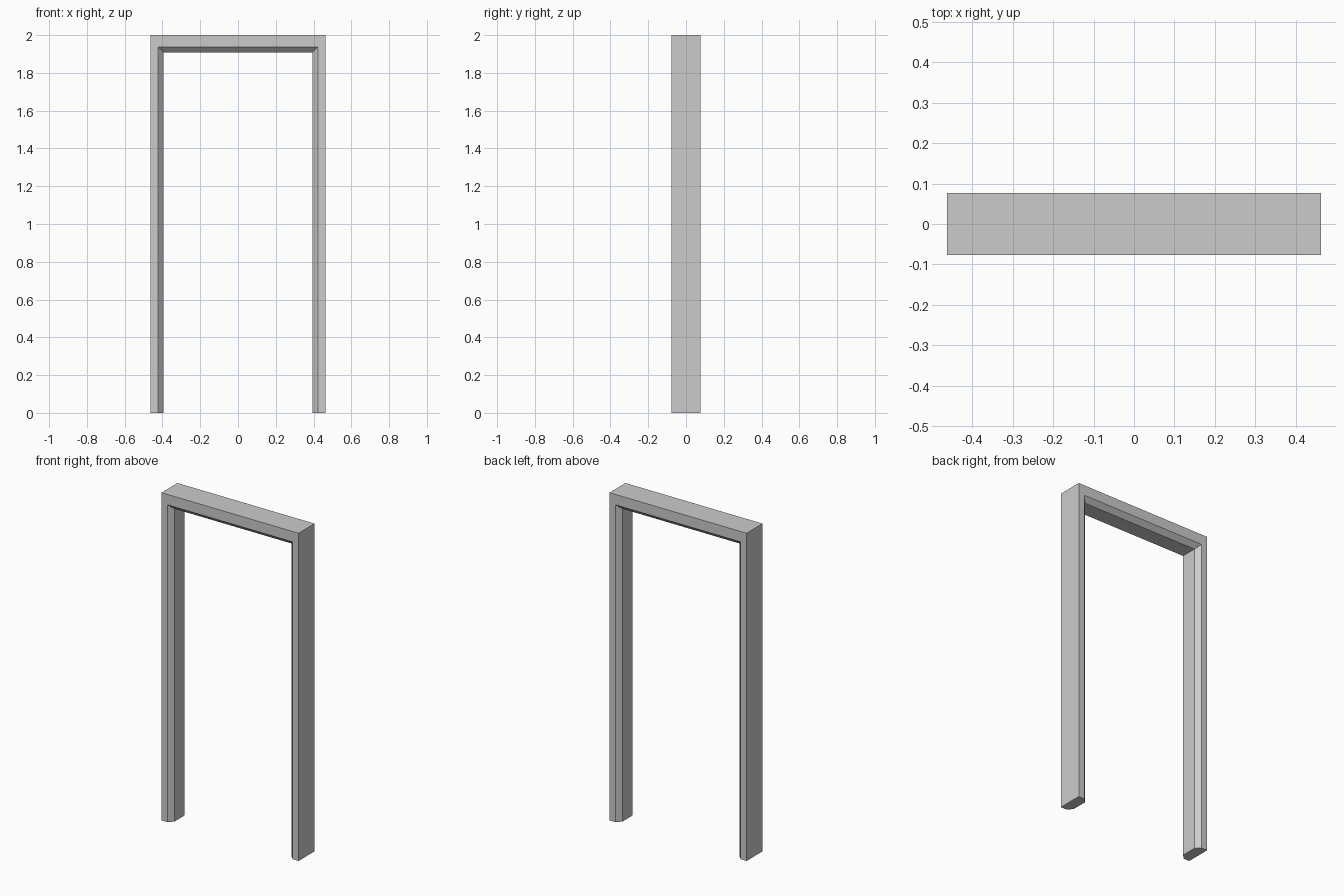
import bpy
import bmesh

cube = bpy.data.objects.get("Cube")
if cube:
    bpy.data.objects.remove(cube, do_unlink=True)

# Overall sizes
HALF_WIDTH, HALF_DEPTH, HEIGHT = 0.463, 0.077, 2.0
JAMB_FLAT, HEAD_FLAT, CHAMFER = 0.04, 0.063, 0.028

grey = bpy.data.materials.new("plain grey")
grey.use_nodes = True
grey.diffuse_color = (0.6, 0.6, 0.6, 1)
grey.node_tree.nodes["Principled BSDF"].inputs["Base Color"].default_value = (0.6, 0.6, 0.6, 1)

# Cross-section: distance in from the jamb side, distance down from the top, depth
inner_y = HALF_DEPTH - CHAMFER
half = [(0, 0, HALF_DEPTH),
        (JAMB_FLAT, HEAD_FLAT, HALF_DEPTH),
        (JAMB_FLAT + CHAMFER, HEAD_FLAT + CHAMFER, inner_y)]
section = [(i, d, -y) for i, d, y in half] + [(i, d, y) for i, d, y in reversed(half)]

# Sweep the section up one jamb, across the head and down the other jamb
bm = bmesh.new()
rings = []
for side, at_top in ((-1, False), (-1, True), (1, True), (1, False)):
    rings.append([bm.verts.new((side * (HALF_WIDTH - inset), y, HEIGHT - drop if at_top else 0))
                  for inset, drop, y in section])
count = len(section)
for a, b in zip(rings, rings[1:]):
    for k in range(count):
        n = (k + 1) % count
        bm.faces.new((a[k], a[n], b[n], b[k]))

# Feet of the jambs
bm.faces.new(rings[0])
bm.faces.new(rings[-1])
bmesh.ops.recalc_face_normals(bm, faces=bm.faces)

mesh = bpy.data.meshes.new("door_frame")
bm.to_mesh(mesh)
bm.free()
mesh.materials.append(grey)
frame = bpy.data.objects.new("door_frame", mesh)
bpy.context.collection.objects.link(frame)
